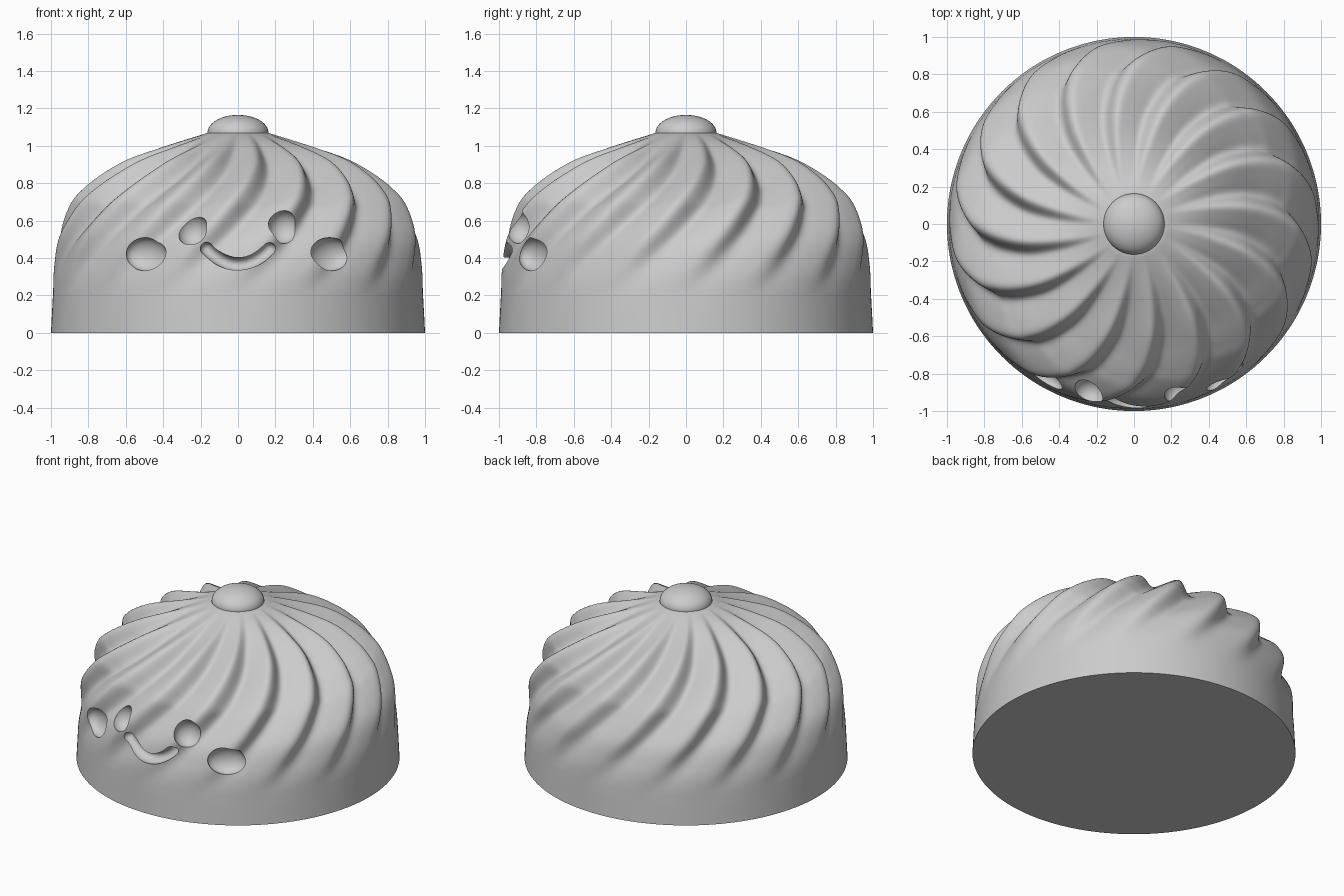
import bpy, bmesh, math
from mathutils import Vector, Matrix

cube = bpy.data.objects.get("Cube")
if cube:
    bpy.data.objects.remove(cube)

GREY = (0.6, 0.6, 0.6, 1)
mat = bpy.data.materials.new("plain grey")
mat.use_nodes = True
mat.diffuse_color = GREY
mat.node_tree.nodes["Principled BSDF"].inputs["Base Color"].default_value = GREY

LOBES, SEGS = 16, 352
DEPTH = 0.08
PROFILE = [(0.99, 0.2), (0.983, 0.36), (0.966, 0.525), (0.9, 0.684), (0.83, 0.768),
           (0.735, 0.845), (0.6, 0.925), (0.42, 0.99), (0.16, 1.07)]


def add_object(name, bm):
    bmesh.ops.recalc_face_normals(bm, faces=bm.faces)
    mesh = bpy.data.meshes.new(name)
    bm.to_mesh(mesh)
    bm.free()
    obj = bpy.data.objects.new(name, mesh)
    bpy.context.collection.objects.link(obj)
    mesh.materials.append(mat)
    return obj


def fan_cap(bm, loop):
    """Close a loop with triangles around its centre."""
    hub = bm.verts.new(sum((v.co for v in loop), Vector()) / len(loop))
    for a, b in zip(loop, loop[1:] + loop[:1]):
        bm.faces.new((a, b, hub))


def loft(bm, rings):
    """Skin closed rings of points and cap both ends."""
    loops = [[bm.verts.new(p) for p in ring] for ring in rings]
    n = len(loops[0])
    for a, b in zip(loops, loops[1:]):
        for i in range(n):
            bm.faces.new((a[i], a[(i + 1) % n], b[(i + 1) % n], b[i]))
    fan_cap(bm, loops[0][::-1])
    fan_cap(bm, loops[-1])


def smoothstep(lo, hi, x):
    t = min(1, max(0, (x - lo) / (hi - lo)))
    return t * t * (3 - 2 * t)


def smooth_path(points, steps):
    """Smooth curve through the profile points."""
    pts = [Vector(p) for p in points]
    pts = [2 * pts[0] - pts[1]] + pts + [2 * pts[-1] - pts[-2]]
    out = []
    for a, b, c, d in zip(pts, pts[1:], pts[2:], pts[3:]):
        for k in range(steps):
            t = k / steps
            out.append(0.5 * (2 * b + (c - a) * t + (2 * a - 5 * b + 4 * c - d) * t ** 2
                              + (3 * b - a - 3 * c + d) * t ** 3))
    return out + [pts[-2]]


# Body: plain base band, then a dome with swirling pleats
def circle(r, z):
    return [(r * math.cos(2 * math.pi * i / SEGS), r * math.sin(2 * math.pi * i / SEGS), z)
            for i in range(SEGS)]


path = smooth_path(PROFILE, 10)
rings = [circle(1, 0), circle(0.995, 0.1)]
for k, p in enumerate(path):
    tangent = (path[min(k + 1, len(path) - 1)] - path[max(k - 1, 0)]).normalized()
    inward = Vector((-tangent.y, tangent.x))
    depth = DEPTH * smoothstep(0.17, 0.7, p.y) * smoothstep(0.16, 0.75, p.x)
    groove = math.radians(4 + 50 * (p.y - 0.75))
    ring = []
    for i in range(SEGS):
        a = 2 * math.pi * i / SEGS
        phase = LOBES * (a - groove)
        q = p + inward * depth * (0.5 + 0.5 * math.sin(phase + 0.4 * math.sin(phase)))
        ring.append((q.x * math.cos(a), q.x * math.sin(a), q.y))
    rings.append(ring)
bm = bmesh.new()
loft(bm, rings)
body = add_object("bun_body", bm)


# Sunken face: each hollow is carved with its own cutter
def carve(bm):
    cutter = add_object("face_cutter", bm)
    cutter.hide_render = True
    cut = body.modifiers.new("face", 'BOOLEAN')
    cut.operation = 'DIFFERENCE'
    cut.object = cutter
    for solver in ('MANIFOLD', 'EXACT', 'FLOAT'):
        cut.solver = solver
        bpy.context.view_layer.update()
        graph = bpy.context.evaluated_depsgraph_get()
        carved = bpy.data.meshes.new_from_object(body.evaluated_get(graph))
        if len(carved.polygons) > 0.8 * len(body.data.polygons):
            body.data = carved
            break
    body.modifiers.remove(cut)
    bpy.data.objects.remove(cutter)


def hollow(x, z, radius, size):
    y = -math.sqrt(radius ** 2 - x ** 2)
    place = (Matrix.Translation((x, y, z)) @ Matrix.Rotation(math.atan2(x, -y), 4, 'Z')
             @ Matrix.Diagonal((*size, 1)))
    bm = bmesh.new()
    bmesh.ops.create_uvsphere(bm, u_segments=40, v_segments=24, radius=1, matrix=place)
    carve(bm)


# Eyes and cheeks
hollow(-0.24, 0.547, 0.93, (0.085, 0.08, 0.09))
hollow(0.245, 0.567, 0.93, (0.085, 0.08, 0.09))
for side in (-1, 1):
    hollow(side * 0.49, 0.42, 0.955, (0.12, 0.065, 0.09))

# Mouth: a round-ended bent tube
mouth = []
STEPS, TUBE, HALF = 40, 0.036, 0.19
for k in range(STEPS + 1):
    x = -HALF * math.cos(math.pi * (k + 0.3) / (STEPS + 0.6))
    centre = Vector((x, -math.sqrt(0.96 ** 2 - x * x), 0.367 + 3 * x * x))
    radius = TUBE * math.sqrt(max(0.004, 1 - max(0, (abs(x) - HALF + 0.025) / 0.025) ** 2))
    side = Vector((-6 * x, 0, 1)).normalized()
    mouth.append([centre + radius * (side * math.cos(a) + Vector((0, 1.4, 0)) * math.sin(a))
                  for a in (2 * math.pi * j / 20 for j in range(20))])
bm = bmesh.new()
loft(bm, mouth)
carve(bm)

# Knob on top
bm = bmesh.new()
bmesh.ops.create_uvsphere(bm, u_segments=48, v_segments=32, radius=1,
                          matrix=Matrix.Translation((0, 0, 1.07))
                          @ Matrix.Diagonal((0.163, 0.163, 0.095, 1)))
knob = add_object("top_knob", bm)

for obj in (body, knob):
    bpy.ops.object.select_all(action='DESELECT')
    obj.select_set(True)
    bpy.context.view_layer.objects.active = obj
    bpy.ops.object.shade_smooth_by_angle(angle=math.radians(40))
